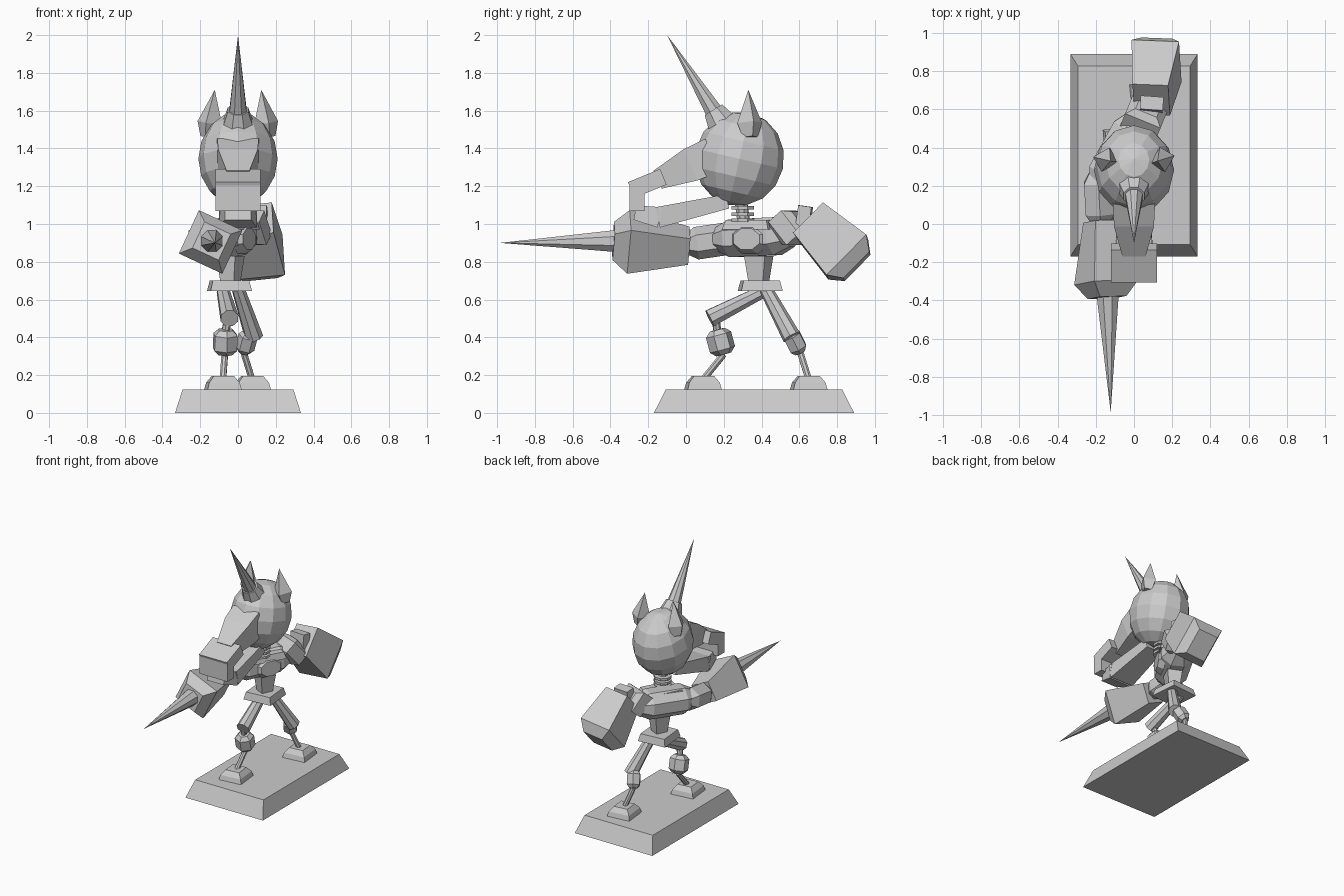
import bpy
import bmesh
import math
from mathutils import Vector, Matrix

default_cube = bpy.data.objects.get("Cube")
if default_cube:
    bpy.data.objects.remove(default_cube, do_unlink=True)

# One plain grey for the whole figure
grey = bpy.data.materials.new("plain_grey")
grey.use_nodes = True
colour = (0.6, 0.6, 0.6, 1)
grey.diffuse_color = colour
grey.node_tree.nodes["Principled BSDF"].inputs["Base Color"].default_value = colour

UP = Vector((0, 0, 1))
RIGHT = Vector((1, 0, 0))

# Shared outlines: (fraction along the part, fraction of full size)
STRAIGHT = ((0, 1), (1, 1))
BEVELLED = ((0, 1), (1, 0.88))
NARROWING = ((0, 1), (1, 0.7))
SPIKE = ((0, 1), (1, 0))
LENS = ((0, 0.6), (0.2, 1), (0.8, 1), (1, 0.6))
FIST = ((0, 0.6), (0.8, 1), (1, 0.6))
FOOT = ((0, 1), (0.5, 0.9), (1, 0.6))
LEAF = ((0, 0.6), (0.3, 1), (1, 0))


def finish(name, bm):
    bmesh.ops.remove_doubles(bm, verts=bm.verts, dist=0.0001)
    bmesh.ops.recalc_face_normals(bm, faces=bm.faces)
    mesh = bpy.data.meshes.new(name)
    bm.to_mesh(mesh)
    bm.free()
    mesh.materials.append(grey)
    part = bpy.data.objects.new(name, mesh)
    bpy.context.collection.objects.link(part)


def bar(name, start, end, width, height, outline=STRAIGHT, sides=4, twist=0):
    """Solid from start to end; width and height are half sizes across it."""
    start, end = Vector(start), Vector(end)
    along = (end - start).normalized()
    across = UP.cross(along)
    if across.length < 0.01:
        across = RIGHT
    across = across.normalized()
    lift = along.cross(across)
    grow = 1 / math.cos(math.pi / sides)
    bm = bmesh.new()
    rings = []
    for fraction, size in outline:
        ring = []
        for i in range(sides):
            corner = math.tau * (i + 0.5) / sides
            flat = Vector((width * math.cos(corner), height * math.sin(corner)))
            flat = Matrix.Rotation(math.radians(twist), 2) @ flat * grow * size
            offset = across * flat.x + lift * flat.y
            ring.append(bm.verts.new(start.lerp(end, fraction) + offset))
        rings.append(ring)
    for lower, upper in zip(rings, rings[1:]):
        for i in range(sides):
            j = (i + 1) % sides
            bm.faces.new((lower[i], lower[j], upper[j], upper[i]))
    bm.faces.new(rings[0])
    if outline[-1][1] > 0:
        bm.faces.new(rings[-1])
    finish(name, bm)


def rod(name, start, end, radius, outline=STRAIGHT):
    bar(name, start, end, radius, radius, outline, sides=8)


def block(name, x, y, bottom, top, width, depth, outline=BEVELLED, twist=0):
    bar(name, (x, y, bottom), (x, y, top), width, depth, outline, twist=twist)


def leg(name, hip, knee, shin_top, shin_end, foot, shin_size):
    hip, knee, foot = Vector(hip), Vector(knee), Vector(foot)
    rod(name + "_thigh", knee, hip, 0.046, NARROWING)
    rod(name + "_knee_rod", knee.lerp(hip, 0.1), shin_top, 0.02)
    bar(name + "_shin", shin_top, shin_end, shin_size, shin_size, LENS, sides=6)
    rod(name + "_ankle", shin_end, foot + UP * 0.05, 0.017)
    bar(name + "_foot", foot, foot + UP * 0.07, 0.09, 0.09, FOOT, twist=6)


# Base
block("base", 0, 0.36, 0, 0.125, 0.333, 0.53)

# Striding legs
leg("front", hip=(-0.08, 0.42, 0.65), knee=(-0.045, 0.125, 0.5),
    shin_top=(-0.065, 0.165, 0.44), shin_end=(-0.07, 0.2, 0.31),
    foot=(-0.08, 0.09, 0.125), shin_size=0.06)
leg("rear", hip=(0, 0.42, 0.66), knee=(0.085, 0.56, 0.4),
    shin_top=(0.06, 0.55, 0.43), shin_end=(0.03, 0.605, 0.32),
    foot=(0.075, 0.65, 0.125), shin_size=0.045)

# Pelvis and waist
block("pelvis", -0.045, 0.393, 0.645, 0.7, 0.11, 0.11, twist=5)
block("waist", -0.04, 0.385, 0.83, 0.69, 0.055, 0.06, NARROWING, twist=25)

# Twisted torso running from shoulder to shoulder
bar("torso", (-0.175, 0.17, 0.92), (0.04, 0.56, 0.94), 0.115, 0.1, LENS, sides=8)
bar("chest_plate", (0.02, 0.34, 0.92), (0.06, 0.32, 0.92), 0.11, 0.08, NARROWING, sides=8)
block("collar_plate", -0.04, 0.36, 0.97, 1.02, 0.1, 0.14, twist=-29)

# Neck with stacked discs
rod("neck", (-0.02, 0.31, 0.98), (0, 0.285, 1.16), 0.032)
for i in range(3):
    centre = Vector((-0.01, 0.3, 1.01 + i * 0.033))
    rod("neck_disc_" + "abc"[i], centre, centre + UP * 0.018, 0.06)

# Lance arm
bar("lance_upper_arm", (-0.19, 0.27, 0.93), (-0.175, 0, 0.89), 0.075, 0.075, LENS, sides=6)
bar("lance_fist", (-0.165, 0.015, 0.885), (-0.14, -0.385, 0.91), 0.127, 0.127, FIST, twist=-25)
rod("lance", (-0.138, -0.37, 0.91), (-0.122, -0.985, 0.9), 0.058, SPIKE)

# Rear arm
bar("rear_upper_arm", (0.03, 0.5, 0.93), (0.075, 0.61, 1.03), 0.1, 0.08, LENS)
bar("rear_cuff", (0.09, 0.59, 1.04), (0.095, 0.66, 1.03), 0.06, 0.06)
bar("rear_fist", (0.09, 0.65, 1.025), (0.125, 0.905, 0.775), 0.125, 0.15,
    ((0, 0.75), (0.8, 1), (1, 0.65)), twist=-8)

# Head
bm = bmesh.new()
bmesh.ops.create_uvsphere(
    bm, u_segments=12, v_segments=8, radius=1,
    matrix=Matrix.Translation((0, 0.283, 1.345))
    @ Matrix.Rotation(math.radians(-13), 4, 'X')
    @ Matrix.Diagonal((0.21, 0.236, 0.25, 1)))
finish("head", bm)

# Long open muzzle with a hooked upper lip
bar("snout", (0, 0.14, 1.365), (0, -0.15, 1.235), 0.11, 0.095, ((0, 1), (0.4, 0.95), (1, 0.55)))
bar("nose", (0, -0.12, 1.25), (0, -0.29, 1.18), 0.12, 0.045)
block("upper_lip", 0, -0.26, 1.07, 1.21, 0.12, 0.04, STRAIGHT)
bar("lower_jaw", (0, -0.15, 1.035), (0, 0.22, 1.12), 0.1, 0.055, NARROWING)
bar("chin", (0, -0.14, 1.035), (0, -0.27, 1.06), 0.1, 0.055, NARROWING)

# Horn with its flared collar
rod("horn_collar", (0, 0.21, 1.5), (0, 0.145, 1.605), 0.09, ((0, 1), (1, 0.6)))
rod("horn", (0, 0.17, 1.56), (0, -0.1, 2), 0.05, SPIKE)

# Ears
for side, name in ((1, "left_ear"), (-1, "right_ear")):
    bar(name, (side * 0.16, 0.34, 1.46), (side * 0.123, 0.33, 1.71), 0.045, 0.05, LEAF, twist=45)
